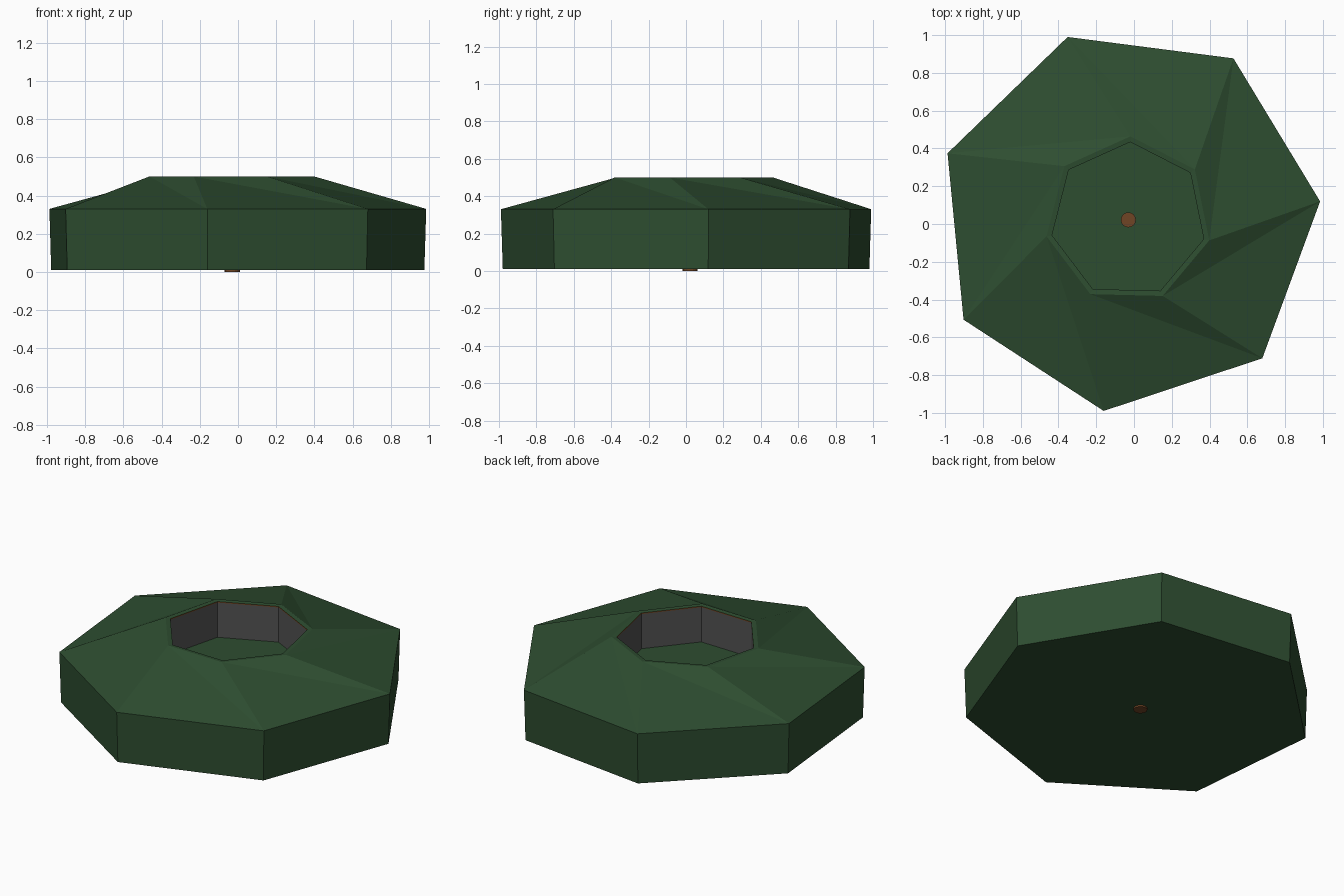
import bpy, bmesh, math

if "Cube" in bpy.data.objects:
    bpy.data.objects.remove(bpy.data.objects["Cube"])

N = 7
CX, CY = -0.03, 0.022

def material(name, rgb):
    m = bpy.data.materials.new(name)
    m.diffuse_color = (*rgb, 1)
    m.use_nodes = True
    m.node_tree.nodes["Principled BSDF"].inputs["Base Color"].default_value = m.diffuse_color
    return m

green = material("dark_green", (0.027, 0.075, 0.03))
grey = material("dark_grey", (0.085, 0.085, 0.085))
brown = material("rust_orange", (0.16, 0.06, 0.018))

def ring(bm, radius, z, start):
    out = []
    for i in range(N):
        a = math.radians(start) + 2 * math.pi * i / N
        out.append(bm.verts.new((CX + radius * math.cos(a), CY + radius * math.sin(a), z)))
    return out

def bridge(bm, a, b, mat=0):
    for i in range(N):
        j = (i + 1) % N
        bm.faces.new((a[i], a[j], b[j], b[i])).material_index = mat

OUTER = 5.5             # heading of the first outer corner
INNER = OUTER - 71.2    # collar is twisted back from the outer corners

bm = bmesh.new()
# outer wall and underside
bottom = ring(bm, 1.01, 0.01, OUTER)
shoulder = ring(bm, 1.02, 0.33, OUTER)
bm.faces.new(bottom[::-1])
bridge(bm, bottom, shoulder)

# twisted roof made of triangle pairs
collar = ring(bm, 0.442, 0.5, INNER)
for i in range(N):
    j = (i + 1) % N
    bm.faces.new((shoulder[i], shoulder[j], collar[j]))
    bm.faces.new((shoulder[i], collar[j], collar[i]))

# collar lip, trim band, recess wall and floor
lip = ring(bm, 0.412, 0.497, INNER)
trim = ring(bm, 0.412, 0.49, INNER)
floor = ring(bm, 0.412, 0.27, INNER)
bridge(bm, collar, lip)
bridge(bm, lip, trim, 2)
bridge(bm, trim, floor, 1)
bm.faces.new(floor)
bmesh.ops.recalc_face_normals(bm, faces=bm.faces[:])

mesh = bpy.data.meshes.new("twisted_body")
bm.to_mesh(mesh)
bm.free()
for m in (green, grey, brown):
    mesh.materials.append(m)
body = bpy.data.objects.new("twisted_body", mesh)
bpy.context.collection.objects.link(body)

# central pin, showing underneath and in the recess floor
bpy.ops.mesh.primitive_cylinder_add(vertices=16, radius=0.04, depth=0.28, location=(CX, CY, 0.14))
pin = bpy.context.object
pin.name = "center_pin"
pin.data.materials.append(brown)
